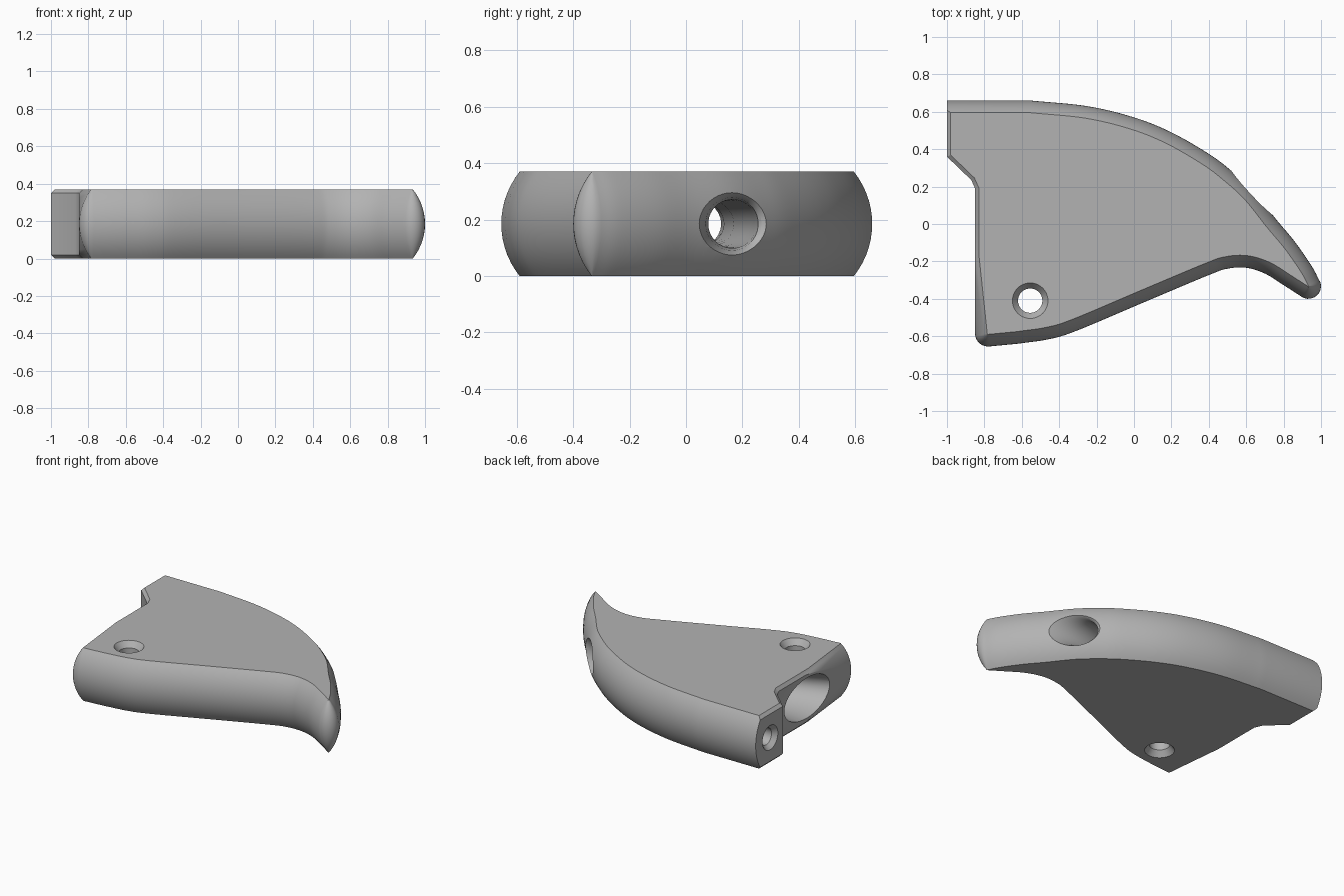
import bpy, bmesh, math
from mathutils import Vector

if "Cube" in bpy.data.objects:
    bpy.data.objects.remove(bpy.data.objects["Cube"])

H = 0.37
MID = H / 2
BULGE = 0.065
CHAMFER = 0.02

grey = bpy.data.materials.new("plain grey")
grey.use_nodes = True
grey.diffuse_color = (0.45, 0.45, 0.45, 1)
grey.node_tree.nodes["Principled BSDF"].inputs["Base Color"].default_value = (0.45, 0.45, 0.45, 1)


def spline(points, steps=6):
    """Smooth curve through the points."""
    p = [Vector(q) for q in points]
    p = [2 * p[0] - p[1]] + p + [2 * p[-1] - p[-2]]
    out = []
    for a, b, c, d in zip(p, p[1:], p[2:], p[3:]):
        for i in range(steps):
            t = i / steps
            out.append(0.5 * (2 * b + (c - a) * t + (2 * a - 5 * b + 4 * c - d) * t ** 2
                              + (3 * b - a - 3 * c + d) * t ** 3))
    return out + [p[-2]]


def arc(cx, cy, r, start, end, n=8):
    angles = [math.radians(start + (end - start) * i / n) for i in range(n + 1)]
    return [Vector((cx + r * math.cos(a), cy + r * math.sin(a))) for a in angles]


def loft(name, rings):
    """Skin a list of equal rings and cap both ends."""
    bm = bmesh.new()
    loops = [[bm.verts.new(v) for v in ring] for ring in rings]
    n = len(loops[0])
    for lo, hi in zip(loops, loops[1:]):
        for i in range(n):
            j = (i + 1) % n
            bm.faces.new((lo[i], lo[j], hi[j], hi[i]))
    bm.faces.new(loops[0][::-1])
    bm.faces.new(loops[-1])
    bmesh.ops.recalc_face_normals(bm, faces=bm.faces)
    mesh = bpy.data.meshes.new(name)
    bm.to_mesh(mesh)
    bm.free()
    mesh.materials.append(grey)
    obj = bpy.data.objects.new(name, mesh)
    bpy.context.collection.objects.link(obj)
    return obj


def inset(points, distances):
    """Move every edge of a counter-clockwise outline inward by its own distance."""
    out = []
    n = len(points)
    for i in range(n):
        a, b, c = points[i - 1], points[i], points[(i + 1) % n]
        u, v = (b - a).normalized(), (c - b).normalized()
        nu, nv = Vector((-u.y, u.x)), Vector((-v.y, v.x))
        du, dv = distances[i - 1], distances[i]
        cross = u.x * v.y - u.y * v.x
        if abs(cross) < 0.02:
            out.append(b + (nu * du + nv * dv) / 2)
        else:
            p, q = b + nu * du, b + nv * dv
            w = q - p
            out.append(p + u * ((w.x * v.y - w.y * v.x) / cross))
    return out


# Outline, counter-clockwise: front edge, tip, curved back edge, then the flat left side
front = spline([(-0.62, -0.64), (-0.45, -0.615), (-0.3, -0.568), (0.05, -0.42), (0.4, -0.273),
                (0.5, -0.239), (0.6, -0.234), (0.7, -0.265), (0.8, -0.327), (0.895, -0.388)])
back = spline([(0.99, -0.3), (0.95, -0.225), (0.86, -0.095), (0.76, 0.025), (0.64, 0.175),
               (0.52, 0.285), (0.4, 0.375), (0.2, 0.49), (0, 0.57), (-0.25, 0.63), (-0.55, 0.66)])
tip = arc(0.932, -0.332, 0.068, -110, 15)
heel = arc(-0.78, -0.585, 0.07, 180, 277)
flat = [Vector(p) for p in ((-1, 0.66), (-1, 0.36), (-0.87, 0.235), (-0.85, 0.19))]
outline = heel + front + tip + back + flat
curved_edges = len(outline) - len(flat)

# Body: bulged along the curved edges, lightly chamfered along the flat ones
radius = (MID ** 2 + BULGE ** 2) / (2 * BULGE)
heights = [0, CHAMFER] + [CHAMFER + (H - 2 * CHAMFER) * i / 12 for i in range(1, 12)] + [H - CHAMFER, H]
rings = []
for z in heights:
    bulge = radius - math.sqrt(radius ** 2 - (z - MID) ** 2)
    chamfer = max(0, CHAMFER - min(z, H - z))
    distances = [bulge] * curved_edges + [chamfer] * len(flat)
    rings.append([(p.x, p.y, z) for p in inset(outline, distances)])
body = loft("guard_body", rings)


def tube(name, stations, n=40):
    """Cutter through stations of centre, facing angle, half width and half height."""
    rings = []
    for x, y, turn, w, h in stations:
        t = math.radians(turn)
        side = Vector((-math.sin(t), math.cos(t), 0))
        rings.append([Vector((x, y, MID)) + side * w * math.cos(k * math.tau / n)
                      + Vector((0, 0, h * math.sin(k * math.tau / n))) for k in range(n)])
    return loft(name, rings)


def lathe(name, stations, x, y, n=40):
    """Upright round cutter from height and radius pairs."""
    return loft(name, [[(x + r * math.cos(k * math.tau / n), y + r * math.sin(k * math.tau / n), z)
                        for k in range(n)] for z, r in stations])


# Long passage: wide mouth on the left side, throat, flared mouth on the back edge
passage = tube("passage_cutter", [
    (-0.93, -0.13, 0, 0.27, 0.15), (-0.85, -0.12, 0, 0.25, 0.14), (-0.75, -0.1, 0, 0.225, 0.128),
    (-0.5, -0.045, 2, 0.18, 0.11), (-0.1, 0.045, 4, 0.125, 0.095), (0.25, 0.13, 6, 0.092, 0.086),
    (0.42, 0.16, 12, 0.084, 0.084), (0.52, 0.165, 25, 0.095, 0.086), (0.58, 0.163, 36, 0.115, 0.094),
    (0.615, 0.162, 42, 0.142, 0.107), (0.64, 0.17, 43, 0.175, 0.122), (0.655, 0.185, 43, 0.215, 0.137),
    (0.76, 0.29, 43, 0.26, 0.15)])

# Blind hole in the end face
end_hole = tube("end_hole_cutter", [
    (-1.05, 0.5, 0, 0.085, 0.085), (-1, 0.5, 0, 0.085, 0.085),
    (-0.97, 0.5, 0, 0.058, 0.058), (-0.6, 0.5, 0, 0.058, 0.058)])

# Screw hole countersunk at both faces
screw_hole = lathe("screw_hole_cutter", [
    (-0.05, 0.095), (0, 0.095), (0.04, 0.065), (H - 0.04, 0.065), (H, 0.095), (H + 0.05, 0.095)],
    -0.555, -0.41)

bpy.context.view_layer.objects.active = body
body.select_set(True)
for cutter in (passage, end_hole, screw_hole):
    mod = body.modifiers.new(cutter.name, "BOOLEAN")
    mod.operation = "DIFFERENCE"
    mod.solver = "EXACT"
    mod.object = cutter
    bpy.ops.object.modifier_apply(modifier=mod.name)
    bpy.data.objects.remove(cutter)

bpy.ops.object.shade_smooth_by_angle(angle=math.radians(30))
